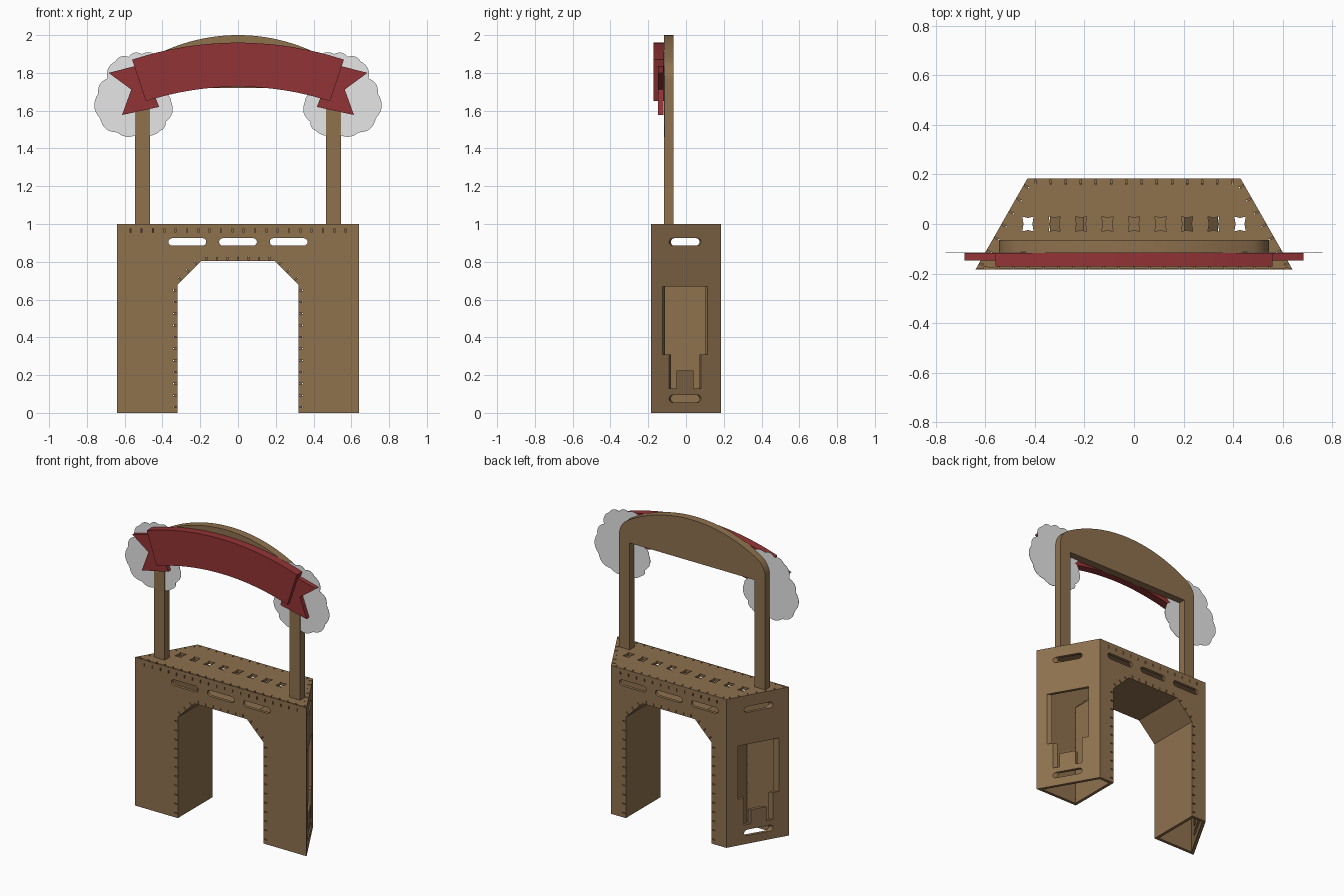
import bpy, bmesh
from math import cos, sin, pi, radians, hypot, sqrt, asin

if "Cube" in bpy.data.objects:
    bpy.data.objects.remove(bpy.data.objects["Cube"])


def material(name, rgb):
    m = bpy.data.materials.new(name)
    m.diffuse_color = (*rgb, 1)
    m.use_nodes = True
    m.node_tree.nodes["Principled BSDF"].inputs["Base Color"].default_value = m.diffuse_color
    return m


WOOD = material("brown board", (0.271, 0.165, 0.076))
RED = material("banner red", (0.288, 0.033, 0.036))
WHITE = material("cloud white", (0.79, 0.79, 0.79))


def panel(name, loops, place, mat):
    """Board from a 2D outline plus hole loops; place(u, v, w) puts it in space, w = 0..1 is thickness."""
    cu = bpy.data.curves.new(name, 'CURVE')
    cu.dimensions, cu.fill_mode, cu.extrude = '2D', 'BOTH', 0.5
    for loop in loops:
        sp = cu.splines.new('POLY')
        sp.points.add(len(loop) - 1)
        for p, (u, v) in zip(sp.points, loop):
            p.co = (u, v, 0, 1)
        sp.use_cyclic_u = True
    tmp = bpy.data.objects.new(name + "_outline", cu)
    me = bpy.data.meshes.new_from_object(tmp)
    bpy.data.objects.remove(tmp)
    bpy.data.curves.remove(cu)
    bm = bmesh.new()
    bm.from_mesh(me)
    bmesh.ops.remove_doubles(bm, verts=bm.verts, dist=1e-5)
    for v in bm.verts:
        v.co = place(v.co.x, v.co.y, v.co.z + 0.5)
    bmesh.ops.recalc_face_normals(bm, faces=bm.faces)
    for f in bm.faces:
        f.smooth = True
    bm.to_mesh(me)
    bm.free()
    me.name = name
    me.set_sharp_from_angle(angle=radians(25))
    me.materials.clear()
    me.materials.append(mat)
    ob = bpy.data.objects.new(name, me)
    bpy.context.collection.objects.link(ob)
    return ob


def upright(y0, y1):
    return lambda x, z, w: (x, y0 + (y1 - y0) * w, z)


def arc(cx, cy, r, a0, a1, n):
    return [(cx + r * cos(a0 + (a1 - a0) * i / n), cy + r * sin(a0 + (a1 - a0) * i / n))
            for i in range(n + 1)]


def slot(cx, cy, half, r):
    return arc(cx + half - r, cy, r, -pi / 2, pi / 2, 8) + arc(cx - half + r, cy, r, pi / 2, 1.5 * pi, 8)


def slits(a, b, step=0.06, inset=0.014):
    """Small joint slits on the left of the edge a-b."""
    length = hypot(b[0] - a[0], b[1] - a[1])
    dx, dy = (b[0] - a[0]) / length, (b[1] - a[1]) / length
    n = max(1, round(length / step))
    out = []
    for i in range(n):
        k = length * (i + 0.5) / n
        cx, cy = a[0] + dx * k - dy * inset, a[1] + dy * k + dx * inset
        out.append([(cx + dx * s - dy * t, cy + dy * s + dx * t)
                    for s, t in ((-.003, -.01), (.003, -.01), (.003, .01), (-.003, .01))])
    return out


def mirrored(pts):
    return [(-x, z) for x, z in pts]


# Footprint: a trapezoid, wide at the front; inner corners give mitred walls
T = 0.02
XF, XB, YF, YB, H = 0.64, 0.43, -0.184, 0.184, 0.98
XFI, XBI = 0.606, 0.418

# Doorway outline, left foot to right foot
door = [(-.32, 0), (-.32, .68), (-.195, .805), (.195, .805), (.32, .68), (.32, 0)]
door_slits = [s for a, b in zip(door, door[1:]) for s in slits(a, b)]
hand_slots = [slot(x, .905, .1, .02) for x in (-.268, 0, .268)]


def wall(name, half, half_in, y_out, y_in):
    def place(x, z, w):
        if abs(x) > half - 0.001:
            x = (half + (half_in - half) * w) * (1 if x > 0 else -1)
        return (x, y_out + (y_in - y_out) * w, z)
    outline = [(-half, 0)] + door + [(half, 0), (half, H), (-half, H)]
    edge = slits((half - .04, H), (.04 - half, H))
    panel(name, [outline] + hand_slots + door_slits + edge, place, WOOD)


wall("front_wall", XF, XFI, YF, YF + T)
wall("back_wall", XB, XBI, YB, YB - T)

# Slanted side walls with a large cutout and two hand slots
cutout = [(-.125, .67), (.115, .67), (.115, .31), (.08, .31), (.08, .13), (.04, .13),
          (.04, .225), (-.05, .225), (-.05, .13), (-.09, .13), (-.09, .31), (-.125, .31)]
for side, label in ((-1, "left"), (1, "right")):
    def place(y, z, w, side=side):
        s = (y - YF) / (YB - YF)
        xo, yo = XF + (XB - XF) * s, y
        xi, yi = XFI + (XBI - XFI) * s, YF + T + (YB - YF - 2 * T) * s
        return (side * (xo + (xi - xo) * w), yo + (yi - yo) * w, z)
    panel(label + "_side_wall",
          [[(YF, 0), (YB, 0), (YB, H), (YF, H)], cutout,
           slot(-.005, .905, .085, .02), slot(-.005, .075, .085, .02)], place, WOOD)

# Doorway lining between front and back walls
lining = door + [(.34, 0), (.34, .688), (.203, .825), (-.203, .825), (-.34, .688), (-.34, 0)]
panel("doorway_lining", [lining], upright(YF + T, YB - T), WOOD)

# Counter top with a row of notched holes and joint slits round the rim
rim = [(-XF, YF), (XF, YF), (XB, YB), (-XB, YB)]
rim_slits = [s for i in range(4) for s in slits(rim[i], rim[(i + 1) % 4])]
notch = [(-.023, -.03), (0, -.024), (.023, -.03), (.018, 0),
         (.023, .03), (0, .024), (-.023, .03), (-.018, 0)]
holes = [[(x + i * .107, y) for x, y in notch] for i in range(-4, 5)]
panel("counter_top", [rim] + rim_slits + holes,
      lambda x, y, w: (x, y, H + T * w), WOOD)

# Sign frame: two posts joined by an arched head
r, R = 0.13, 0.95
cz = 1.05 + sqrt((R - r) ** 2 - .415 ** 2)
ang = pi / 2 - asin(.415 / (R - r))
corner = [(.545, 1.0)] + arc(.415, cz, r, 0, ang, 10)
crown = arc(0, 1.05, R, ang, pi - ang, 32)[1:-1]
frame = corner + crown + mirrored(corner)[::-1] + [(-.465, 1), (-.465, 1.72), (.465, 1.72), (.465, 1)]
panel("sign_frame", [frame], upright(-.117, -.065), WOOD)


# Curved banner
def bow(half, z_mid, sag, n=28):
    rad = (half * half + sag * sag) / (2 * sag)
    a = asin(half / rad)
    return arc(0, z_mid - rad, rad, pi / 2 + a, pi / 2 - a, n)


panel("banner", [bow(.56, 1.96, .09) + bow(.487, 1.727, .077)[::-1]], upright(-.172, -.117), RED)

# Forked banner tails and scalloped clouds, mirrored
tail = [(.685, 1.80), (.565, 1.712), (.614, 1.577), (.418, 1.62), (.44, 1.68), (.545, 1.836)]
cusps = [(.42, 1.88), (.51, 1.90), (.58, 1.885), (.65, 1.86), (.69, 1.77), (.74, 1.69),
         (.73, 1.56), (.64, 1.485), (.52, 1.485), (.41, 1.495), (.385, 1.54), (.355, 1.65),
         (.39, 1.69), (.36, 1.80)]
cloud = []
for (ax, az), (bx, bz) in zip(cusps, cusps[1:] + cusps[:1]):
    dx, dz = bx - ax, bz - az
    for i in range(8):
        t = i / 8
        k = 0.8 * t * (1 - t)
        cloud.append((ax + dx * t - dz * k, az + dz * t + dx * k))
for label, f in (("right", list), ("left", mirrored)):
    panel(label + "_banner_tail", [f(tail)], upright(-.147, -.118), RED)
    panel(label + "_cloud", [f(cloud)], upright(-.1145, -.1125), WHITE)
